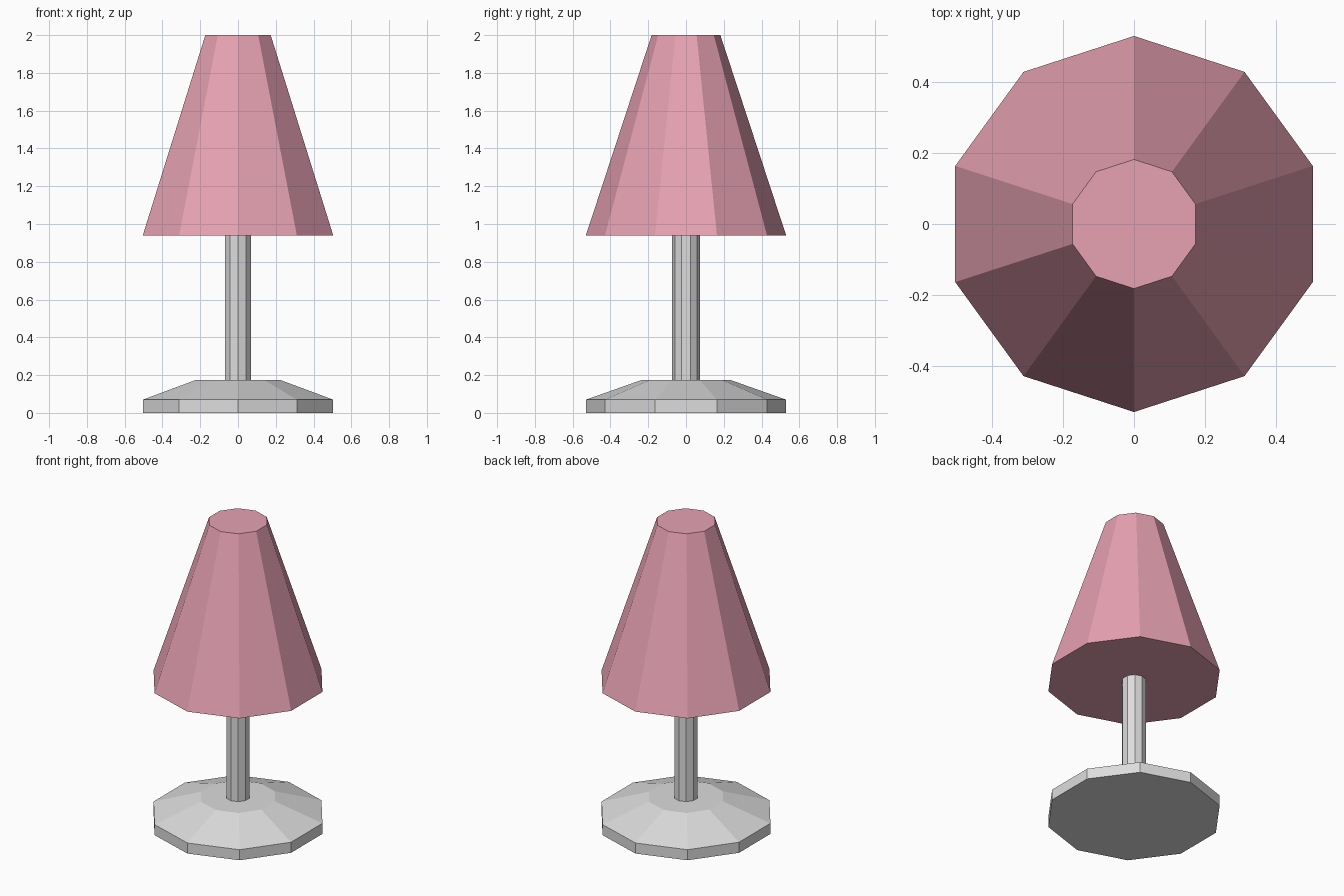
import bpy, bmesh, math

if "Cube" in bpy.data.objects:
    bpy.data.objects.remove(bpy.data.objects["Cube"])

SIDES = 10


def material(name, rgb):
    m = bpy.data.materials.new(name)
    m.diffuse_color = (*rgb, 1)
    m.use_nodes = True
    m.node_tree.nodes["Principled BSDF"].inputs["Base Color"].default_value = m.diffuse_color
    return m


def lathe(name, profile, mat):
    """Closed ten-sided solid from (radius, height) pairs, a corner facing +y."""
    bm = bmesh.new()
    rings = []
    for r, z in profile:
        angles = [math.pi / 2 + math.tau * i / SIDES for i in range(SIDES)]
        rings.append([bm.verts.new((r * math.cos(a), r * math.sin(a), z)) for a in angles])
    for low, high in zip(rings, rings[1:]):
        for i in range(SIDES):
            j = (i + 1) % SIDES
            bm.faces.new((low[i], low[j], high[j], high[i]))
    bm.faces.new(rings[0][::-1])
    bm.faces.new(rings[-1])
    mesh = bpy.data.meshes.new(name)
    bm.to_mesh(mesh)
    bm.free()
    mesh.materials.append(mat)
    obj = bpy.data.objects.new(name, mesh)
    bpy.context.collection.objects.link(obj)
    return obj


grey = material("light grey metal", (0.72, 0.72, 0.72))
pink = material("pink fabric", (0.80, 0.36, 0.45))

# Bevelled foot, slim pole, tapered shade
lathe("base", [(0.53, 0), (0.53, 0.07), (0.233, 0.175)], grey)
lathe("pole", [(0.073, 0.175), (0.073, 0.94)], grey)
lathe("lampshade", [(0.53, 0.94), (0.182, 2.0)], pink)
